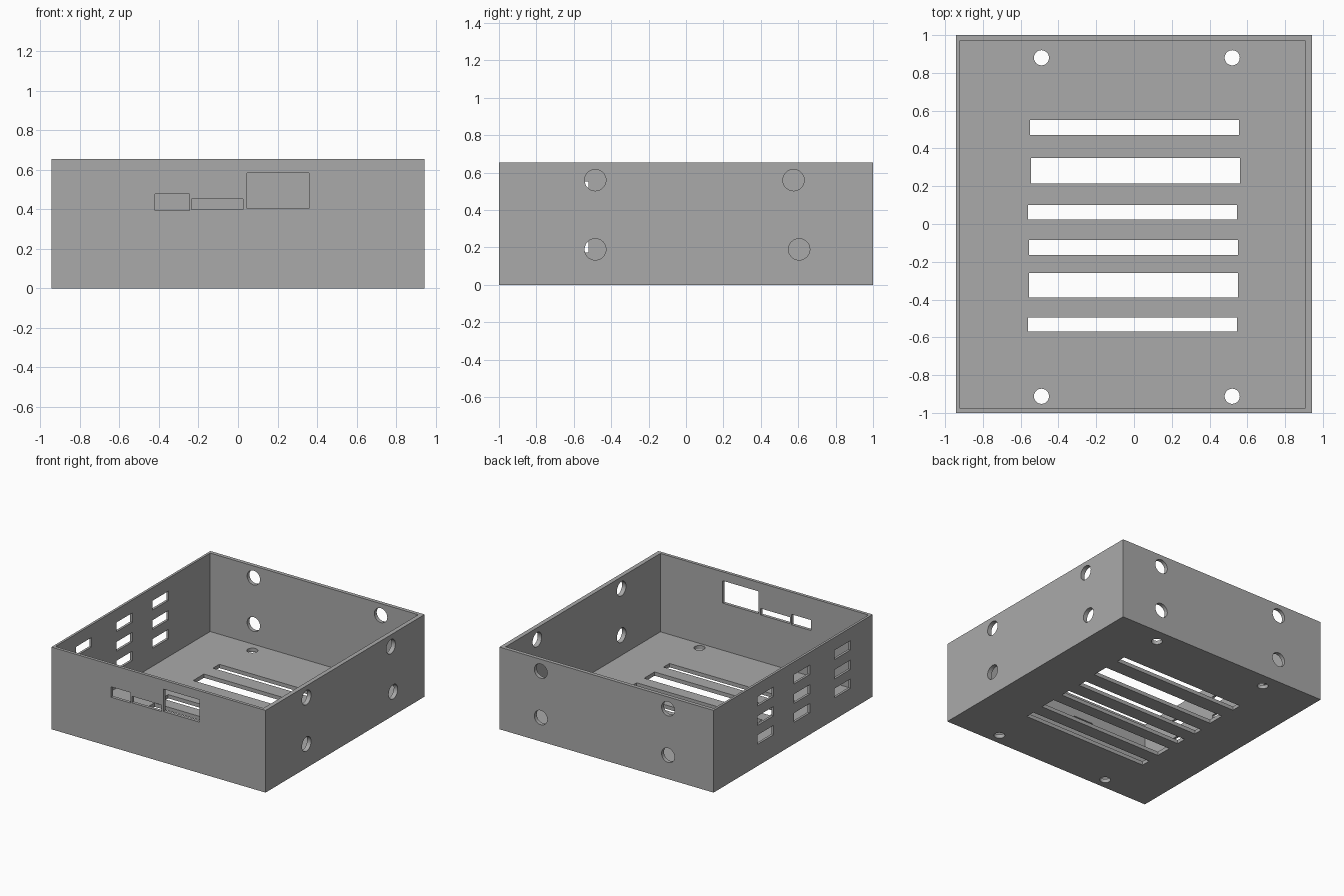
import bpy
import bmesh
import math
from mathutils import Matrix, Vector

if "Cube" in bpy.data.objects:
    bpy.data.objects.remove(bpy.data.objects["Cube"], do_unlink=True)

HALF_X, HALF_Y, HEIGHT, FLOOR = 0.943, 1.0, 0.654, 0.03


def add_box(bm, low, high):
    low, high = Vector(low), Vector(high)
    size = Matrix.Diagonal((*(high - low), 1))
    bmesh.ops.create_cube(bm, size=1, matrix=Matrix.Translation((low + high) / 2) @ size)


def add_rod(bm, centre, radius, axis):
    turn = Vector((0, 0, 1)).rotation_difference(Vector(axis)).to_matrix().to_4x4()
    bmesh.ops.create_cone(bm, cap_ends=True, segments=48, radius1=radius, radius2=radius,
                          depth=0.2, matrix=Matrix.Translation(centre) @ turn)


def make_object(name, bm):
    mesh = bpy.data.meshes.new(name)
    bm.to_mesh(mesh)
    bm.free()
    obj = bpy.data.objects.new(name, mesh)
    bpy.context.collection.objects.link(obj)
    return obj


def cut(target, cutter):
    mod = target.modifiers.new(cutter.name, 'BOOLEAN')
    mod.operation = 'DIFFERENCE'
    mod.solver = 'EXACT'
    mod.object = cutter
    bpy.context.view_layer.objects.active = target
    bpy.ops.object.modifier_apply(modifier=mod.name)
    bpy.data.objects.remove(cutter, do_unlink=True)


# Open tray
bm = bmesh.new()
add_box(bm, (-HALF_X, -HALF_Y, 0), (HALF_X, HALF_Y, HEIGHT))
case = make_object("enclosure_tray", bm)

bm = bmesh.new()
add_box(bm, (-0.924, -0.975, FLOOR), (0.908, 0.97, 1))
cut(case, make_object("cavity_cutter", bm))

bm = bmesh.new()

# Floor vents: left edge, bottom edge, top edge
for x, y0, y1 in [(-0.55, 0.47, 0.55), (-0.545, 0.215, 0.35), (-0.56, 0.025, 0.1),
                  (-0.555, -0.165, -0.085), (-0.555, -0.39, -0.26), (-0.56, -0.57, -0.495)]:
    add_box(bm, (x, y0, -0.1), (x + 1.105, y1, 0.1))

# Floor screw holes
for x in (-0.49, 0.52):
    for y in (-0.912, 0.88):
        add_rod(bm, (x, y, 0), 0.04, (0, 0, 1))

# Front port openings
for x0, x1, z0, z1 in [(-0.42, -0.245, 0.395, 0.478), (-0.235, 0.025, 0.4, 0.452),
                       (0.045, 0.36, 0.405, 0.583)]:
    add_box(bm, (x0, -1.1, z0), (x1, -0.9, z1))

# Round holes in the +x wall
for y, z in [(-0.485, 0.56), (-0.485, 0.19), (0.575, 0.56), (0.605, 0.19)]:
    add_rod(bm, (HALF_X, y, z), 0.057, (1, 0, 0))

# Round holes in the back wall
for x in (-0.542, 0.578):
    for z in (0.19, 0.56):
        add_rod(bm, (x, HALF_Y, z), 0.057, (0, 1, 0))

# Slot grid in the -x wall
for y in (0.345, -0.11, -0.62):
    for z in (0.21, 0.36, 0.515):
        add_box(bm, (-1.1, y - 0.1, z - 0.037), (-0.85, y + 0.1, z + 0.037))

cut(case, make_object("opening_cutter", bm))

# Single grey plastic
grey = bpy.data.materials.new("grey plastic")
grey.use_nodes = True
colour = (0.4, 0.4, 0.4, 1)
grey.diffuse_color = colour
grey.node_tree.nodes["Principled BSDF"].inputs["Base Color"].default_value = colour
case.data.materials.clear()
case.data.materials.append(grey)

bpy.ops.object.select_all(action='DESELECT')
case.select_set(True)
bpy.context.view_layer.objects.active = case
bpy.ops.object.shade_smooth_by_angle(angle=math.radians(30))
